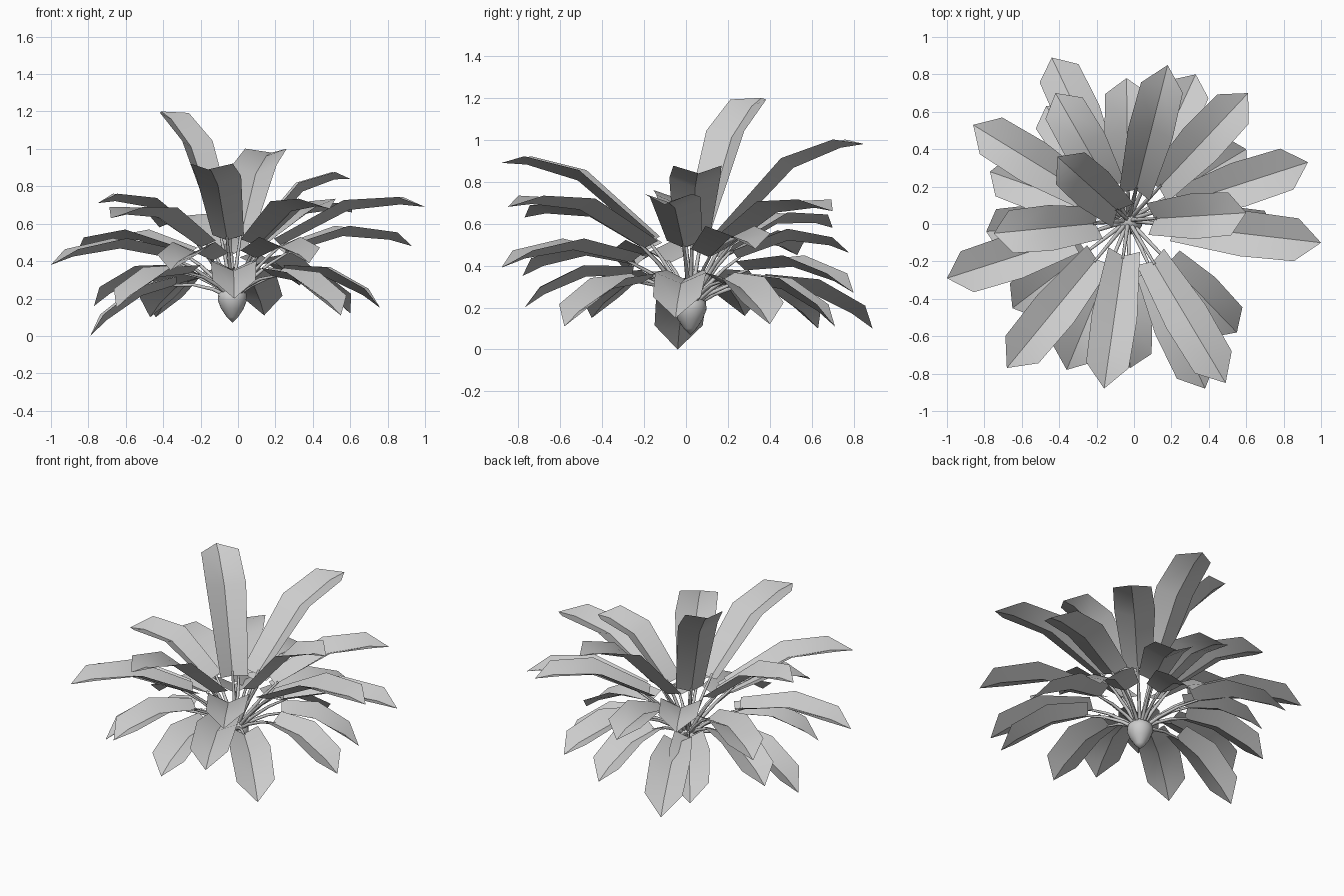
import bpy, bmesh, math
from mathutils import Vector

if "Cube" in bpy.data.objects:
    bpy.data.objects.remove(bpy.data.objects["Cube"])

CENTRE = Vector((-0.03, 0.02, 0.2))
UP = Vector((0, 0, 1))

# leaf tips (x, y, z), from the upright inner leaves to the drooping outer ones
TIPS = [
    (-.41, .36, 1.2), (.18, .85, .98), (-.16, -.88, .89), (.6, .06, .84),
    (-.75, -.05, .71), (1.0, -.1, .69), (.49, -.85, .68), (.61, .70, .66),
    (-.68, -.77, .63), (-.42, .70, .58), (.93, .33, .48), (-.04, .78, .46),
    (-.86, .53, .45), (.38, -.88, .39), (-1.0, -.29, .38), (-.36, -.78, .35),
    (.33, .80, .27), (-.02, -.77, .2), (.76, -.05, .15), (-.77, .28, .16),
    (-.65, -.45, .15), (.60, .40, .12), (.55, -.58, .11), (.14, .71, .11),
    (-.47, .63, .1), (-.44, .89, .1), (-.79, -.04, 0)]


def arch(tip):
    """Return the position and tangent functions of one arching leaf rib."""
    p2 = Vector(tip)
    d = p2 - CENTRE
    d.z = 0
    ctrl = CENTRE + d * (.47 - .1 * p2.z)
    ctrl.z = .42 + .53 * p2.z
    pos = lambda t: CENTRE * (1 - t) ** 2 + ctrl * 2 * t * (1 - t) + p2 * t * t
    tan = lambda t: ((ctrl - CENTRE) * (1 - t) + (p2 - ctrl) * t).normalized()
    return pos, tan, UP.cross(d).normalized()


def add_blade(bm, tip):
    """Folded blade: three V-shaped rows and a pointed end."""
    pos, tan, side = arch(tip)
    start = .41 - .17 * tip[2]
    rows = []
    for t, half, lift in ((start, .085, .045), (.65, .122, .055), (.89, .115, .04)):
        normal = tan(t).cross(side).normalized()
        c = pos(t)
        rows.append([bm.verts.new(c + side * half * s + normal * lift * abs(s))
                     for s in (-1, 0, 1)])
    end = bm.verts.new(pos(1))
    for a, b in zip(rows, rows[1:]):
        for i in (0, 1):
            bm.faces.new((a[i], b[i], b[i + 1], a[i + 1]))
    last = rows[-1]
    bm.faces.new((last[0], end, last[1]))
    bm.faces.new((last[1], end, last[2]))
    # the rib stays a crisp fold
    ribs = [r[1] for r in rows] + [end]
    for a, b in zip(ribs, ribs[1:]):
        bm.edges.get((a, b)).smooth = False
    return start


def add_stem(bm, tip, stop, sides=6):
    """Thin tapered tube from the bulb to the blade."""
    pos, tan, side = arch(tip)
    rings = []
    for k in range(4):
        t = (stop + .02) * k / 3
        normal = tan(t).cross(side)
        r = .013 - .002 * k
        rings.append([bm.verts.new(pos(t) + side * r * math.cos(a) + normal * r * math.sin(a))
                      for a in (2 * math.pi * i / sides for i in range(sides))])
    for a, b in zip(rings, rings[1:]):
        for i in range(sides):
            j = (i + 1) % sides
            bm.faces.new((a[i], a[j], b[j], b[i]))


def finish(bm, name):
    mesh = bpy.data.meshes.new(name)
    bmesh.ops.recalc_face_normals(bm, faces=bm.faces)
    for f in bm.faces:
        f.smooth = True
    # open blades face upwards
    if name == "leaf" and sum(f.normal.z for f in bm.faces) < 0:
        bmesh.ops.reverse_faces(bm, faces=bm.faces)
    bm.to_mesh(mesh)
    bm.free()
    obj = bpy.data.objects.new(name, mesh)
    bpy.context.collection.objects.link(obj)
    return obj


# leaves and their stems
stems = bmesh.new()
for tip in TIPS:
    leaf = bmesh.new()
    add_stem(stems, tip, add_blade(leaf, tip))
    finish(leaf, "leaf")
finish(stems, "leaf_stems")

# bulb: lathed teardrop, point down
bulb = bmesh.new()
profile = [(0, .07), (.03, .1), (.06, .145), (.078, .19), (.075, .225), (.045, .255), (0, .27)]
verts = [bulb.verts.new((CENTRE.x + r, CENTRE.y, z)) for r, z in profile]
edges = [bulb.edges.new(p) for p in zip(verts, verts[1:])]
bmesh.ops.spin(bulb, geom=verts + edges, cent=CENTRE, axis=UP,
               angle=2 * math.pi, steps=16)
bmesh.ops.remove_doubles(bulb, verts=bulb.verts, dist=1e-4)
finish(bulb, "bulb")
